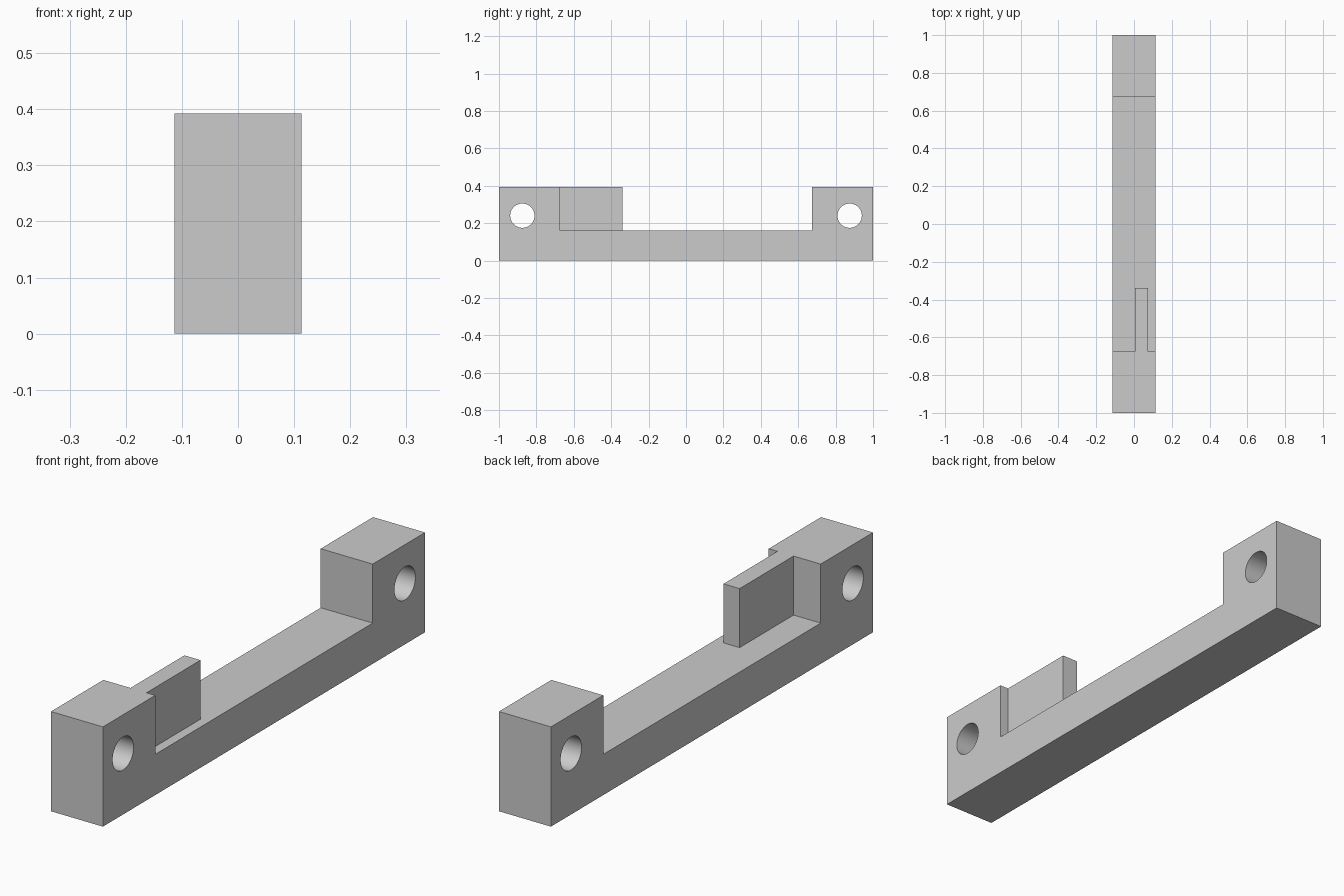
import bpy
import bmesh
from math import pi, radians
from mathutils import Matrix, Vector

cube = bpy.data.objects.get("Cube")
if cube:
    bpy.data.objects.remove(cube, do_unlink=True)

HALF_W, BASE_TOP, HEIGHT, INNER = 0.113, 0.16, 0.392, 0.675
HOLE_Y, HOLE_Z, HOLE_R = 0.875, 0.24, 0.065

grey = bpy.data.materials.new("light grey")
grey.use_nodes = True
grey.diffuse_color = (0.6, 0.6, 0.6, 1)
grey.node_tree.nodes["Principled BSDF"].inputs["Base Color"].default_value = (0.6, 0.6, 0.6, 1)


def make_object(name, bm):
    bmesh.ops.recalc_face_normals(bm, faces=bm.faces)
    mesh = bpy.data.meshes.new(name)
    bm.to_mesh(mesh)
    bm.free()
    mesh.materials.append(grey)
    obj = bpy.data.objects.new(name, mesh)
    bpy.context.collection.objects.link(obj)
    return obj


# U-shaped bracket: side profile extruded across the width
profile = [(-1, 0), (1, 0), (1, HEIGHT), (INNER, HEIGHT), (INNER, BASE_TOP),
           (-INNER, BASE_TOP), (-INNER, HEIGHT), (-1, HEIGHT)]
bm = bmesh.new()
face = bm.faces.new([bm.verts.new((-HALF_W, y, z)) for y, z in profile])
side = bmesh.ops.extrude_face_region(bm, geom=[face])["geom"]
bmesh.ops.translate(bm, vec=(2 * HALF_W, 0, 0),
                    verts=[v for v in side if isinstance(v, bmesh.types.BMVert)])
bracket = make_object("bracket", bm)

# Round cutters for the mounting holes in both end blocks
bm = bmesh.new()
for end in (-1, 1):
    place = Matrix.Translation((0, end * HOLE_Y, HOLE_Z)) @ Matrix.Rotation(pi / 2, 4, 'Y')
    bmesh.ops.create_cone(bm, cap_ends=True, segments=48, radius1=HOLE_R,
                          radius2=HOLE_R, depth=4 * HALF_W, matrix=place)
cutter = make_object("hole_cutter", bm)
cutter.hide_render = True
cutter.hide_viewport = True

holes = bracket.modifiers.new("mounting holes", 'BOOLEAN')
holes.operation = 'DIFFERENCE'
holes.solver = 'EXACT'
holes.object = cutter

bpy.context.view_layer.objects.active = bracket
bracket.select_set(True)
bpy.ops.object.modifier_apply(modifier=holes.name)
bpy.data.objects.remove(cutter, do_unlink=True)
bpy.ops.object.shade_smooth_by_angle(angle=radians(30))

# Thin upright tab reaching inward from the front block
low, high = Vector((0.005, -INNER, BASE_TOP)), Vector((0.075, -0.34, HEIGHT))
bm = bmesh.new()
bmesh.ops.create_cube(bm, size=1, matrix=Matrix.Translation((low + high) / 2)
                      @ Matrix.Diagonal((*(high - low), 1)))
make_object("tab", bm)
